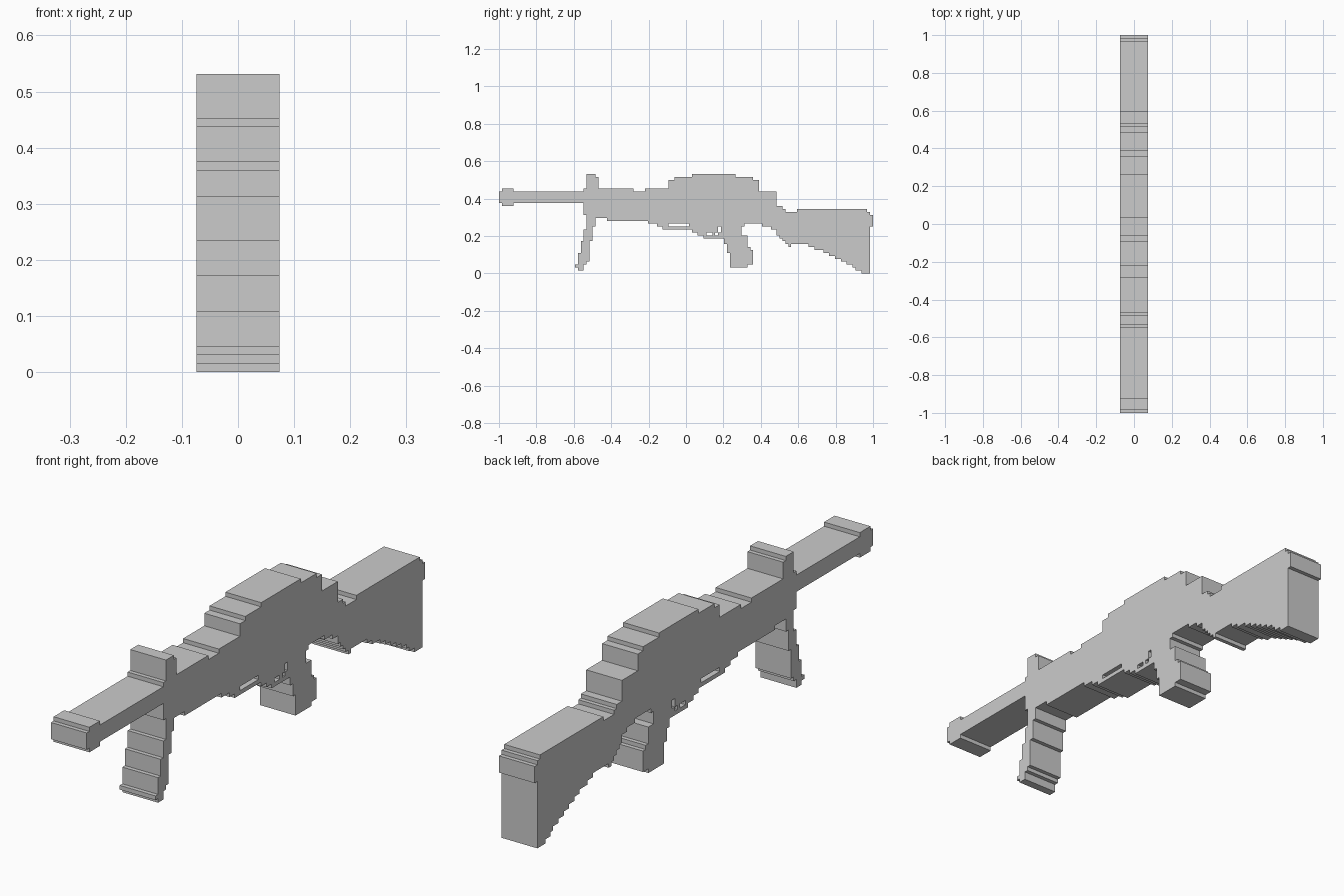
import bpy, bmesh, math

if "Cube" in bpy.data.objects:
    bpy.data.objects.remove(bpy.data.objects["Cube"])

U = 1 / 64        # size of one profile step
HALF = 0.074      # half thickness of the slab


def columns(steps, end):
    """Stepped profile: (start, bottom, top) runs up to the next start."""
    cells = set()
    for i, (y0, z0, z1) in enumerate(steps):
        y1 = steps[i + 1][0] if i + 1 < len(steps) else end
        cells |= {(y, z) for y in range(y0, y1) for z in range(z0, z1)}
    return cells


def rows(steps, top):
    """Stepped profile: (bottom, front, back) runs up to the next bottom."""
    return {(y, z) for z, y in columns(steps, top)}


parts = {}

# barrel with muzzle
parts["barrel"] = columns([(0, 24, 28), (1, 23, 29), (5, 24, 28)], 29)

# front sight post
parts["front_sight"] = columns([(30, 29, 34), (33, 29, 33)], 34)

# receiver: lower steps plus raised top cover
parts["receiver"] = columns([
    (29, 20, 29), (33, 19, 29), (37, 18, 29), (46, 18, 28), (50, 18, 29),
    (51, 17, 29), (90, 16, 28), (93, 15, 28)], 95)
parts["top_cover"] = columns([
    (58, 29, 32), (60, 29, 33), (66, 29, 34), (81, 29, 33), (87, 29, 32)], 89)
parts["receiver"] -= {(y, 28) for y in (89,)}
parts["receiver"] = {c for c in parts["receiver"] if not (c[0] >= 89 and c[1] >= 28)}

# trigger housing with slot and guard openings
parts["trigger_guard"] = columns([
    (54, 16, 17), (56, 15, 17), (66, 14, 17), (68, 13, 17), (70, 12, 17)], 77)
parts["trigger_guard"] -= columns([(58, 16, 17)], 65)
parts["trigger_guard"] -= columns([(71, 13, 14)], 73)
parts["trigger_guard"] -= columns([(74, 13, 14), (75, 14, 16)], 76)

# pistol grip
parts["grip"] = rows([
    (2, 79, 85), (3, 79, 87), (7, 78, 87), (8, 78, 86), (9, 78, 85),
    (10, 77, 85), (13, 77, 83), (16, 77, 84)], 17)

# folded bipod leg
parts["bipod"] = rows([
    (1, 27, 29), (2, 26, 29), (3, 27, 30), (4, 27, 31), (7, 28, 31),
    (11, 29, 32), (15, 30, 32), (16, 30, 33)], 20)

# shoulder stock with sloped underside and butt plate
parts["stock"] = columns([
    (95, 13, 23), (96, 12, 23), (97, 11, 22), (98, 10, 21), (99, 9, 21),
    (100, 10, 21), (102, 10, 22), (106, 9, 22), (108, 8, 22), (111, 7, 22),
    (113, 6, 22), (115, 5, 22), (117, 4, 22), (119, 3, 22), (121, 2, 22),
    (122, 1, 22), (124, 0, 22), (126, 0, 21)], 127)
parts["butt_plate"] = columns([(127, 16, 20)], 128)

solid = set().union(*parts.values())


def build(name, cells):
    """Extrude the cells across x, leaving out walls shared with other parts."""
    bm = bmesh.new()

    def quad(pts):
        bm.faces.new([bm.verts.new((x * HALF, y * U - 1, z * U)) for x, y, z in pts])

    for y, z in sorted(cells):
        ring = [(y, z), (y + 1, z), (y + 1, z + 1), (y, z + 1)]
        quad([(1, a, b) for a, b in ring])
        quad([(-1, a, b) for a, b in reversed(ring)])
        for i, (dy, dz) in enumerate([(0, -1), (1, 0), (0, 1), (-1, 0)]):
            if (y + dy, z + dz) not in solid:
                p, q = ring[i], ring[(i + 1) % 4]
                quad([(-1, *p), (-1, *q), (1, *q), (1, *p)])
    bmesh.ops.remove_doubles(bm, verts=bm.verts, dist=1e-5)
    bmesh.ops.dissolve_limit(bm, angle_limit=math.radians(1),
                             verts=bm.verts, edges=bm.edges)
    mesh = bpy.data.meshes.new(name)
    bm.to_mesh(mesh)
    bm.free()
    bpy.context.collection.objects.link(bpy.data.objects.new(name, mesh))


for part_name, part_cells in parts.items():
    build(part_name, part_cells)
